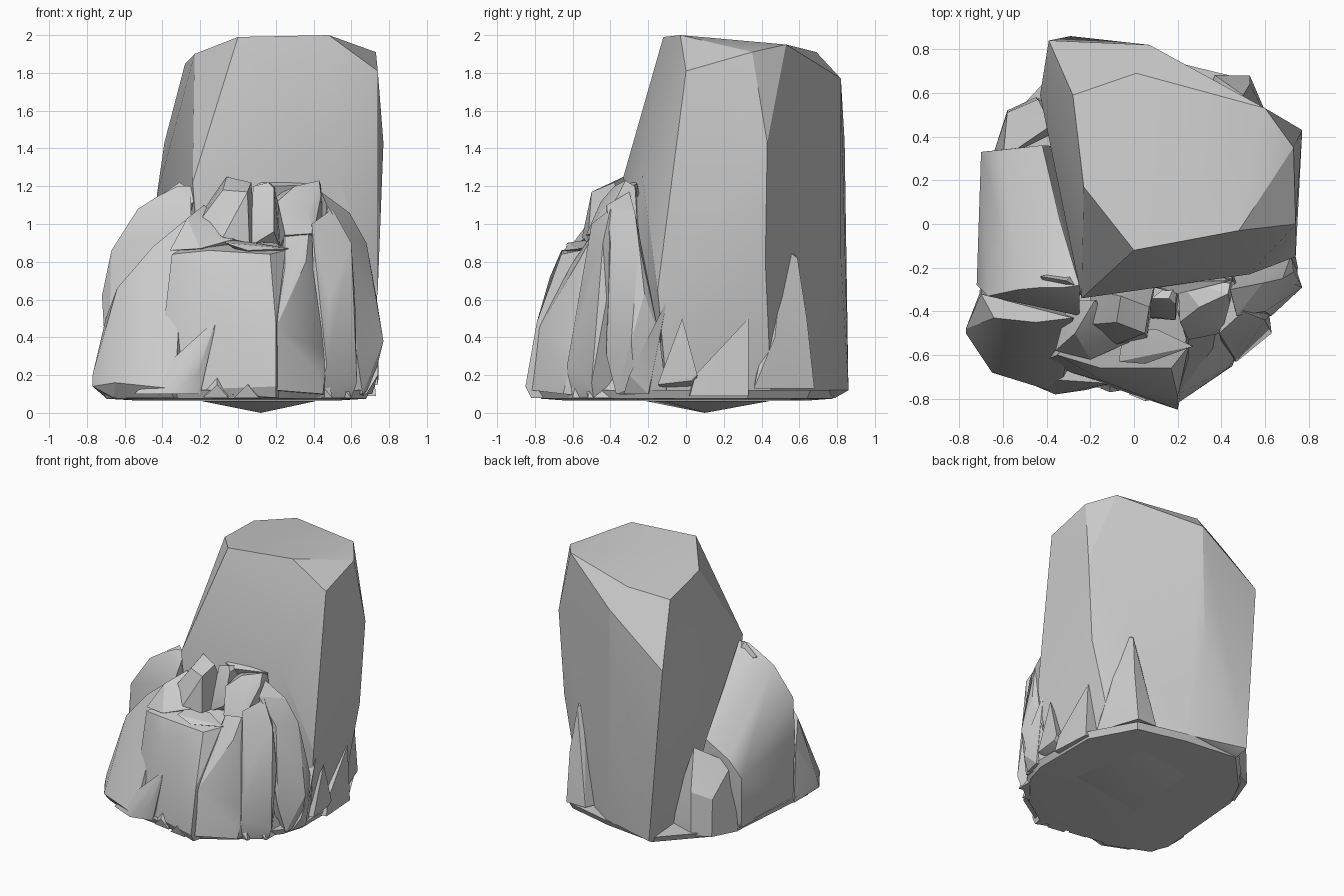
import bpy, bmesh, math


def rock(name, pts):
    """Faceted stone: the convex hull of a few corner points."""
    bm = bmesh.new()
    for p in pts:
        bm.verts.new(p)
    bmesh.ops.convex_hull(bm, input=bm.verts[:])
    loose = [v for v in bm.verts if not v.link_faces]
    bmesh.ops.delete(bm, geom=loose, context='VERTS')
    bmesh.ops.dissolve_limit(bm, angle_limit=math.radians(3),
                             verts=bm.verts[:], edges=bm.edges[:])
    bmesh.ops.recalc_face_normals(bm, faces=bm.faces[:])
    me = bpy.data.meshes.new(name)
    bm.to_mesh(me)
    bm.free()
    ob = bpy.data.objects.new(name, me)
    bpy.context.collection.objects.link(ob)
    bpy.context.view_layer.objects.active = ob
    ob.select_set(True)
    bpy.ops.object.shade_smooth_by_angle(angle=math.radians(22))
    ob.select_set(False)
    return ob


# Tall standing stone: crown, shoulder, waist, foot
rock("standing_stone", [
    (0, -.12, 1.99), (.48, -.03, 2.0), (.73, .35, 1.91), (.60, .53, 1.95),
    (.01, .69, 1.91), (-.28, .59, 1.85), (-.23, .17, 1.90), (.74, 0, 1.81),
    (.07, .82, 1.77), (.77, .43, 1.43), (-.39, .84, 1.43),
    (-.24, -.34, 1.22), (.53, -.23, 1.25), (-.43, .59, 1.15),
    (.74, -.15, .65), (.73, .42, .8), (.05, .82, .82),
    (-.29, .86, .12), (-.27, .79, .08), (.15, .74, .12), (.58, .45, .12),
    (.68, -.1, .10), (-.15, -.3, .10), (-.24, .3, .10)])

# Left boulder leaning on the stone, with a shelf along its side
rock("left_boulder", [
    (-.72, -.28, .62), (-.67, -.33, .86), (-.53, -.3, 1.08),
    (-.42, -.29, 1.15), (-.32, -.29, 1.2), (-.25, -.28, 1.2),
    (-.25, -.42, 1.0), (-.71, .06, .52), (-.70, .33, .5), (-.60, .34, .62),
    (-.42, .36, .74), (-.55, -.02, .86), (-.34, .02, 1.0), (-.66, .28, .1),
    (-.69, -.3, .1), (-.3, -.4, .1), (-.25, .35, .1)])

rock("back_left_stone", [
    (-.58, .52, .10), (-.45, .58, .10), (-.58, .51, .38), (-.44, .57, .42),
    (-.38, .45, .7), (-.6, .3, .58), (-.2, .5, .10), (-.65, .3, .08)])

# Front left apron
rock("front_left_boulder", [
    (-.77, -.5, .14), (-.77, -.48, .2), (-.65, -.68, .16), (-.36, -.77, .13),
    (-.70, -.32, .5), (-.64, -.43, .66), (-.45, -.45, .88), (-.28, -.43, 1.02),
    (-.40, -.66, .4), (-.33, -.74, .2), (-.7, -.3, .08), (-.66, -.6, .08),
    (-.34, -.74, .08), (-.1, -.4, .08)])

# Front centre block with its sloping front faces
rock("front_centre_boulder", [
    (-.40, -.62, .4), (-.35, -.6, .84), (-.15, -.66, .86), (.17, -.66, .84),
    (.25, -.56, .86), (-.14, -.72, .72), (.2, -.79, .48), (.2, -.85, .14),
    (-.1, -.75, .26), (-.13, -.72, .1), (-.36, -.66, .12), (.2, -.82, .08),
    (.3, -.4, .08), (-.3, -.35, .08), (-.2, -.42, .92), (.2, -.4, .9)])

rock("front_left_cap", [
    (-.27, -.5, 1.03), (-.08, -.48, 1.0), (-.02, -.54, .92), (-.2, -.62, .87),
    (-.36, -.58, .86), (-.18, -.35, 1.1), (-.3, -.35, .9), (0, -.35, .85)])

# Shards at the front foot, one wide and several small
rock("front_foot_wedge", [
    (-.55, -.70, .10), (-.36, -.78, .10), (-.2, -.74, .10), (-.22, -.76, .2),
    (-.36, -.76, .18), (-.11, -.73, .5), (-.14, -.6, .45), (-.5, -.5, .1)])
for i, (x, y, h, lean) in enumerate([(-.11, -.74, .27, 0), (.44, -.58, .46, -.02),
                                     (.54, -.50, .38, -.04), (.05, -.78, .16, .05)]):
    w = .06
    rock("foot_shard_%d" % (i + 1), [
        (x - w * 1.2, y, .08), (x + w, y - .02, .08), (x + w, y + .2, .08),
        (x - w, y + .2, .08), (x, y - .03, .15), (x + lean, y + .06, h)])

# Front right ridges
rock("front_right_ridge", [
    (.2, -.82, .12), (.2, -.78, .45), (.25, -.61, .78), (.36, -.57, .8),
    (.38, -.46, 1.0), (.25, -.45, 1.02), (.43, -.66, .2), (.45, -.65, .10),
    (.47, -.6, .32), (.5, -.35, .7), (.5, -.35, .08), (.25, -.35, .08)])

rock("right_ridge", [
    (.45, -.48, .95), (.39, -.5, 1.0), (.48, -.56, .6), (.60, -.44, .9),
    (.63, -.5, .16), (.47, -.63, .25), (.62, -.42, .6), (.5, -.4, 1.08),
    (.60, -.49, .08), (.42, -.62, .08), (.45, -.2, .08), (.45, -.25, 1.0)])

rock("right_boulder", [
    (.44, -.3, 1.17), (.59, -.27, 1.06), (.68, -.25, .9), (.73, -.22, .63),
    (.77, -.29, .38), (.72, -.14, .4), (.71, -.27, .14), (.63, -.42, .3),
    (.6, -.4, .9), (.66, -.37, .10), (.47, -.42, 1.1), (.4, -.2, .1),
    (.67, -.1, .08)])

# Broken crest blocks: left, middle splinter, right
rock("crest_left", [
    (-.2, -.46, 1.02), (-.08, -.45, 1.18), (-.06, -.33, 1.25), (.07, -.38, 1.22),
    (.05, -.5, 1.17), (.06, -.52, .9), (-.08, -.55, .93), (-.2, -.3, 1.05),
    (.1, -.25, .9), (-.2, -.25, .88)])
rock("crest_splinter", [
    (.08, -.34, 1.2), (.19, -.37, 1.19), (.16, -.34, 1.22), (.19, -.44, .96),
    (.12, -.43, 1.0), (.2, -.25, 1.2), (.06, -.43, .88), (.22, -.25, .88)])
rock("crest_right", [
    (.21, -.45, 1.12), (.3, -.38, 1.2), (.43, -.32, 1.23), (.44, -.27, 1.2),
    (.44, -.36, 1.15), (.37, -.46, 1.06), (.25, -.53, .94), (.4, -.5, .95),
    (.2, -.25, 1.15), (.22, -.3, .88), (.46, -.25, .88)])
rock("crest_plate", [
    (.08, -.27, 1.23), (.44, -.26, 1.21), (.2, -.32, 1.2), (-.05, -.25, 1.22),
    (.3, -.2, 1.0), (0, -.2, 1.0)])
rock("crest_ledge", [
    (-.07, -.63, .9), (.05, -.64, .86), (.27, -.56, .87), (.1, -.48, .9),
    (-.05, -.5, .92), (.1, -.5, .8)])
rock("left_crest_chip", [
    (-.43, -.24, 1.14), (-.31, -.26, 1.22), (-.23, -.3, 1.17), (-.23, -.32, 1.12),
    (-.35, -.36, 1.04), (-.25, -.2, 1.05)])

# Shards against the right and back sides
rock("right_shard_low", [
    (.73, .02, .09), (.71, .33, .09), (.69, .33, .5), (.72, .05, .2),
    (.69, .28, .43), (.5, .33, .09), (.5, 0, .09), (.55, .33, .4)])
rock("right_shard_small", [
    (.74, -.15, .15), (.745, .06, .2), (.735, -.02, .5), (.74, .03, .17),
    (.6, -.12, .12), (.6, .05, .12)])
rock("right_shard_front", [
    (.73, -.1, .6), (.75, -.2, .4), (.74, -.3, .2), (.68, -.33, .1),
    (.71, -.2, .1), (.5, -.15, .1), (.6, -.12, .55)])
rock("back_spike", [
    (.54, .54, .13), (.53, .68, .13), (.37, .68, .13), (.53, .64, .5),
    (.5, .59, .82), (.52, .52, .87), (.47, .55, .87), (.62, .47, .4),
    (.64, .36, .13), (.3, .5, .13), (.4, .45, .7)])

# Thin base slab with a shallow keel beneath
slab = [(-.27, .8), (.15, .75), (.52, .66), (.55, .5), (.70, .33), (.70, -.2),
        (.65, -.37), (.44, -.63), (.2, -.79), (-.34, -.73),
        (-.66, -.62), (-.72, -.48), (-.66, .28), (-.55, .5)]
rock("base_slab", [(x, y, .12) for x, y in slab] +
     [(x * .97, y * .97, .075) for x, y in slab] +
     [(x * .8, y * .8, .065) for x, y in slab])
rock("base_keel", [(-.2, -.22, .064), (.42, -.12, .064), (.3, .45, .064),
                   (-.15, .38, .064), (.12, .1, 0)])
